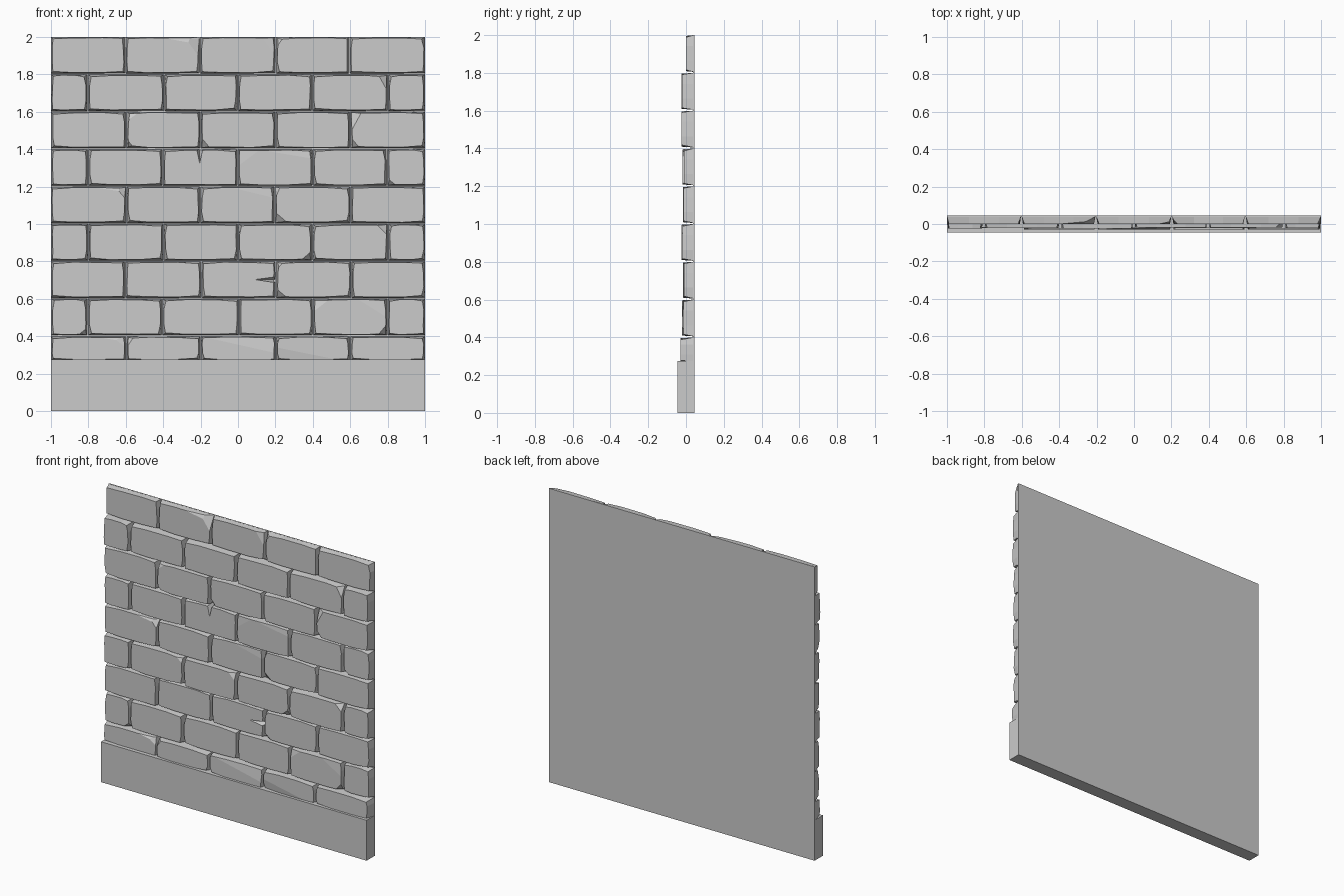
import bpy, bmesh, random
from mathutils import Vector

random.seed(7)
if "Cube" in bpy.data.objects:
    bpy.data.objects.remove(bpy.data.objects["Cube"], do_unlink=True)

stone = bpy.data.materials.new("stone_grey")
stone.use_nodes = True
GREY = (0.6, 0.6, 0.6, 1)
stone.diffuse_color = GREY
stone.node_tree.nodes["Principled BSDF"].inputs["Base Color"].default_value = GREY

BACK, BED = 0.045, 0.037


def finish(bm, name):
    bmesh.ops.recalc_face_normals(bm, faces=bm.faces)
    mesh = bpy.data.meshes.new(name)
    bm.to_mesh(mesh)
    bm.free()
    mesh.materials.append(stone)
    obj = bpy.data.objects.new(name, mesh)
    bpy.context.collection.objects.link(obj)


def slab(name, y0, y1, z0, z1):
    bm = bmesh.new()
    bmesh.ops.create_cube(bm, size=1)
    bmesh.ops.scale(bm, verts=bm.verts, vec=(2, y1 - y0, z1 - z0))
    bmesh.ops.translate(bm, verts=bm.verts, vec=(0, (y0 + y1) / 2, (z0 + z1) / 2))
    finish(bm, name)


def chip(bm, corner, sx, sz, w, h, d):
    """Slice a corner off; sx and sz point from the corner into the brick."""
    a = corner + Vector((sx * w, 0, 0))
    b = corner + Vector((0, 0, sz * h))
    c = corner + Vector((0, d, 0))
    normal = (b - a).cross(c - a)
    if normal.dot(corner - a) < 0:
        normal = -normal
    geom = bm.verts[:] + bm.edges[:] + bm.faces[:]
    cut = bmesh.ops.bisect_plane(bm, geom=geom, plane_co=a, plane_no=normal, clear_outer=True)
    edges = [e for e in cut["geom_cut"] if isinstance(e, bmesh.types.BMEdge)]
    bmesh.ops.holes_fill(bm, edges=edges, sides=0)


def brick(name, x0, x1, z0, z1, front, chips, notch):
    """Tapered block with a slightly bowed outline, a full-size back and chipped corners."""
    rnd = random.uniform
    wide, tall = x1 - x0, z1 - z0
    outline, base = [], []
    corners = [(0, 0), (1, 0), (1, 1), (0, 1)]
    for i, (u, v) in enumerate(corners):
        un, vn = corners[(i + 1) % 4]
        for t in (0, 0.3, 0.7):
            p, q = u + (un - u) * t, v + (vn - v) * t
            px, pz = x0 + wide * p, z0 + tall * q
            base.append((px, pz))
            ix, iz = (rnd(0.009, 0.019), rnd(0.007, 0.014)) if t == 0 else (rnd(0.006, 0.010), rnd(0.004, 0.007))
            dx = ix if p == 0 else -ix if p == 1 else 0
            dz = iz if q == 0 else -iz if q == 1 else 0
            outline.append((px + dx, pz + dz))
        # cracks break the right or top edge
        if notch and notch[0] == "right" and i == 1:
            outline[-1:-1] = [(x1 - 0.01, 0.688), (0.09, 0.703), (x1 - 0.01, 0.716)]
            base[-1:-1] = [(x1, 0.69), (x1, 0.703), (x1, 0.716)]
        if notch and notch[0] == "top" and i == 2:
            outline[-1:-1] = [(-0.19, z1 - 0.006), (-0.205, z1 - 0.075), (-0.22, z1 - 0.006)]
            base[-1:-1] = [(-0.19, z1), (-0.205, z1), (-0.22, z1)]
    bm = bmesh.new()
    f = [bm.verts.new((x, front, z)) for x, z in outline]
    b = [bm.verts.new((x, BED + 0.004, z)) for x, z in base]
    n = len(f)
    bm.faces.new(f)
    bm.faces.new(b[::-1])
    for i in range(n):
        j = (i + 1) % n
        bm.faces.new((f[j], f[i], b[i], b[j]))
    bmesh.ops.recalc_face_normals(bm, faces=bm.faces)
    for where, w, h, d in chips:
        sz = -1 if where[0] == "T" else 1
        sx = 1 if where[1] == "L" else -1
        corner = Vector((x0 if sx > 0 else x1, front, z0 if sz > 0 else z1))
        chip(bm, corner, sx, sz, w, h, d)
    finish(bm, name)


# backing and plinth
slab("mortar_backing", BED, BACK, 0, 2)
slab("plinth", -0.045, BACK, 0, 0.275)

# worn corners: (course from the top, brick in course) -> corner, width, height, depth
CHIPS = {
    (0, 1): [("TR", 0.08, 0.11, 0.04), ("TR", 0.22, 0.04, 0.02)],
    (0, 2): [("TR", 0.07, 0.10, 0.015)],
    (0, 3): [("TL", 0.04, 0.06, 0.03)],
    (1, 4): [("TR", 0.05, 0.09, 0.04)],
    (2, 1): [("TL", 0.07, 0.05, 0.02), ("BL", 0.04, 0.05, 0.04)],
    (2, 2): [("BL", 0.05, 0.06, 0.04)],
    (2, 4): [("TL", 0.06, 0.11, 0.04), ("BL", 0.05, 0.06, 0.04)],
    (3, 3): [("TL", 0.12, 0.09, 0.006), ("TR", 0.30, 0.05, 0.006)],
    (3, 5): [("BL", 0.05, 0.04, 0.04)],
    (4, 0): [("TR", 0.06, 0.07, 0.04), ("TR", 0.20, 0.03, 0.02)],
    (4, 2): [("TR", 0.25, 0.06, 0.005)],
    (4, 3): [("BL", 0.07, 0.06, 0.04), ("TL", 0.03, 0.07, 0.04)],
    (5, 1): [("TR", 0.06, 0.05, 0.02)],
    (5, 2): [("TR", 0.06, 0.06, 0.025)],
    (5, 3): [("BR", 0.06, 0.05, 0.04)],
    (5, 4): [("TR", 0.06, 0.06, 0.04), ("BL", 0.03, 0.04, 0.04)],
    (6, 3): [("BL", 0.06, 0.05, 0.04), ("TL", 0.04, 0.05, 0.04)],
    (7, 0): [("BR", 0.05, 0.04, 0.04)],
    (7, 4): [("TL", 0.09, 0.07, 0.015), ("TR", 0.16, 0.10, 0.007), ("BR", 0.05, 0.06, 0.04)],
    (8, 0): [("TR", 0.08, 0.06, 0.025), ("TR", 0.18, 0.03, 0.02)],
    (8, 1): [("TL", 0.04, 0.06, 0.04)],
    (8, 2): [("TR", 0.40, 0.09, 0.012)],
    (8, 3): [("BL", 0.35, 0.07, 0.010)],
}
NOTCHES = {(3, 2): ("top",), (6, 2): ("right",)}

# courses of running-bond brickwork, top to bottom
FRONTS = [0, -0.025, -0.025, -0.018, -0.016, -0.024, -0.015, -0.02, -0.03]
for row, front in enumerate(FRONTS):
    top = 2 - 0.2 * row
    bottom = max(top - 0.195, 0.27)
    joints = [-0.6, -0.2, 0.2, 0.6] if row % 2 == 0 else [-0.8, -0.4, 0, 0.4, 0.8]
    joints = [-1] + [j + random.uniform(-0.006, 0.006) for j in joints] + [1]
    proud = random.randrange(len(joints) - 1)
    for col in range(len(joints) - 1):
        back_set = 0 if col == proud or row == 0 else random.uniform(0, 0.008)
        brick(f"brick_{row + 1}_{col + 1}", joints[col] + 0.002 * (col > 0),
              joints[col + 1] - 0.002 * (col < len(joints) - 2), bottom, top,
              front + back_set, CHIPS.get((row, col), []), NOTCHES.get((row, col)))
